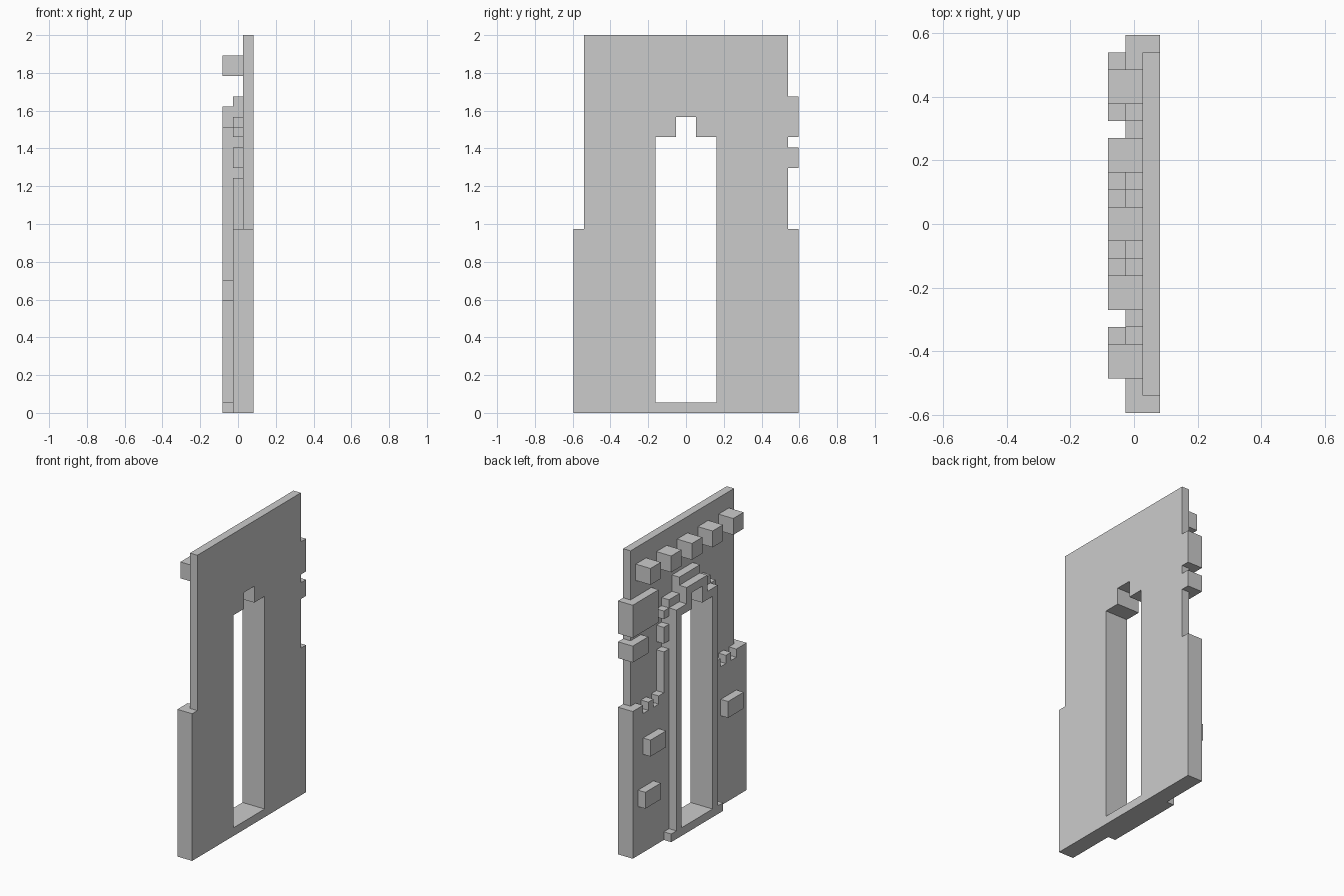
import bpy, bmesh
from mathutils import Vector

if "Cube" in bpy.data.objects:
    bpy.data.objects.remove(bpy.data.objects["Cube"], do_unlink=True)

U = 2 / 37                      # size of one block
FACE, MID, BACK = 0, 1, 2       # the three block layers, from -x to +x

stone = bpy.data.materials.new("grey_stone")
stone.use_nodes = True
stone.diffuse_color = (0.6, 0.6, 0.6, 1)
stone.node_tree.nodes["Principled BSDF"].inputs["Base Color"].default_value = (0.6, 0.6, 0.6, 1)


def box(layers, y0, y1, z0, z1):
    return {(l, y, z) for l in layers for y in range(y0, y1) for z in range(z0, z1)}


def pair(layers, y0, y1, z0, z1):
    """A box and its mirror across y = 0."""
    return box(layers, y0, y1, z0, z1) | box(layers, -y1, -y0, z0, z1)


# Door opening with its raised keyhole
ALL = (FACE, MID, BACK)
opening = box(ALL, -3, 3, 1, 27) | box(ALL, -1, 1, 27, 29)

# Thick lower wall with two notches each side in its top edge
lower_wall = box((MID, BACK), -11, 11, 0, 18) - opening
for y in (6, 8):
    lower_wall -= pair((MID,), y, y + 1, 17, 18)

# Thin upper wall
upper_wall = box((BACK,), -10, 10, 18, 37) - opening

# Stepped surround with toothed edges
surround = box((MID,), -4, 4, 18, 29) | box((MID,), -2, 2, 29, 31)
for z0, z1 in ((18, 23), (24, 26), (27, 28)):
    surround |= pair((MID,), 4, 5, z0, z1)
surround -= opening

# Raised door frame: sill, posts, lintel, crown
door_frame = box((FACE,), -5, 5, 0, 1) | pair((FACE,), 3, 4, 1, 28)
door_frame |= box((FACE,), -4, 4, 27, 28) | box((FACE,), -2, 2, 28, 30)
door_frame -= opening

parts = {
    "lower_wall": lower_wall,
    "upper_wall": upper_wall,
    "door_surround": surround,
    "door_frame": door_frame,
    "large_edge_stone": box((MID,), 6, 11, 27, 31) | box((BACK,), 10, 11, 27, 31),
    "small_edge_stone": box((MID,), 8, 11, 24, 26) | box((BACK,), 10, 11, 24, 26),
    "low_brick": box((FACE,), 7, 10, 6, 8),
    "high_brick": box((FACE,), 6, 9, 12, 14),
    "far_brick": box((FACE,), -9, -6, 11, 13),
}

# Row of projecting beam ends
for n in range(5):
    y = 4 * n - 9
    parts[f"beam_end_{n + 1}"] = box((FACE, MID), y, y + 2, 33, 35)

solid = set().union(*parts.values())


def build(name, cells):
    """Skin the exposed sides of a part's cells and merge flat areas."""
    bm = bmesh.new()
    for cell in sorted(cells):
        for axis in range(3):
            for side in (0, 1):
                near = list(cell)
                near[axis] += 2 * side - 1
                if tuple(near) in solid:
                    continue
                ring = []
                for a, b in ((0, 0), (1, 0), (1, 1), (0, 1)):
                    p = Vector(cell)
                    p[axis] += side
                    p[(axis + 1) % 3] += a
                    p[(axis + 2) % 3] += b
                    ring.append(bm.verts.new(((p.x - 1.5) * U, p.y * U, p.z * U)))
                bm.faces.new(ring if side else ring[::-1])
    bmesh.ops.remove_doubles(bm, verts=bm.verts[:], dist=U / 100)
    bmesh.ops.dissolve_limit(bm, angle_limit=0.01, verts=bm.verts[:], edges=bm.edges[:])
    mesh = bpy.data.meshes.new(name)
    bm.to_mesh(mesh)
    bm.free()
    mesh.materials.append(stone)
    bpy.context.collection.objects.link(bpy.data.objects.new(name, mesh))


for name, cells in parts.items():
    build(name, cells)
